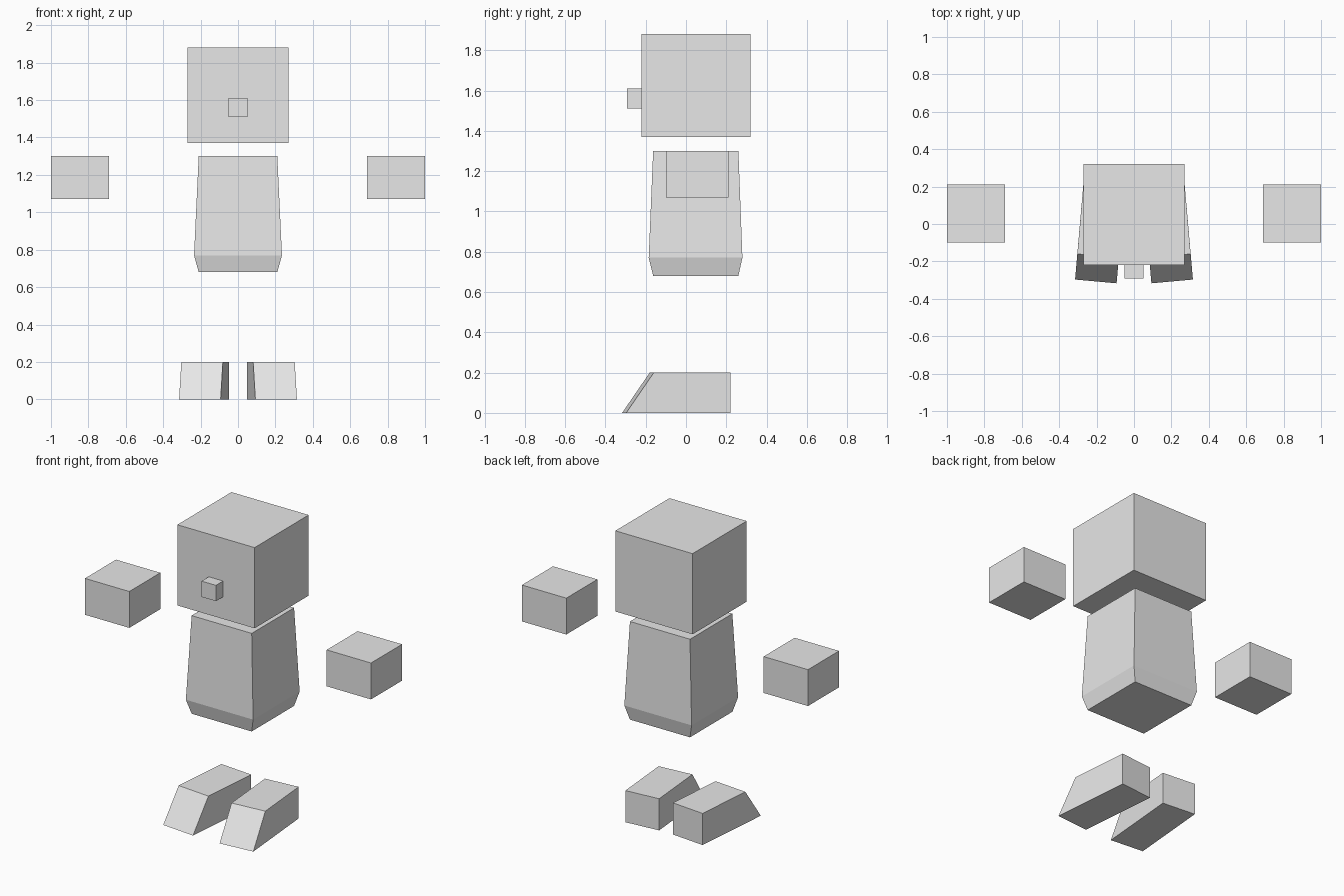
import bpy

if "Cube" in bpy.data.objects:
    bpy.data.objects.remove(bpy.data.objects["Cube"])

grey = bpy.data.materials.new("light_grey")
grey.diffuse_color = (0.8, 0.8, 0.8, 1.0)
grey.use_nodes = True
grey.node_tree.nodes["Principled BSDF"].inputs["Base Color"].default_value = grey.diffuse_color


def rect(x0, x1, y0, y1, z):
    """Four corners of a level rectangle, counter-clockwise from above."""
    return [(x0, y0, z), (x1, y0, z), (x1, y1, z), (x0, y1, z)]


def loft(name, rings, mirror=False):
    """Closed flat-faced solid through a stack of four-cornered rings."""
    verts = [p for ring in rings for p in ring]
    faces = [(3, 2, 1, 0)]
    for r in range(len(rings) - 1):
        a, b = 4 * r, 4 * r + 4
        faces += [(a + i, a + (i + 1) % 4, b + (i + 1) % 4, b + i) for i in range(4)]
    top = 4 * (len(rings) - 1)
    faces.append((top, top + 1, top + 2, top + 3))
    mesh = bpy.data.meshes.new(name)
    mesh.from_pydata(verts, [], faces)
    mesh.materials.append(grey)
    obj = bpy.data.objects.new(name, mesh)
    bpy.context.collection.objects.link(obj)
    if mirror:
        mod = obj.modifiers.new("mirror", 'MIRROR')
        mod.use_axis[0] = True
        mod.use_mirror_merge = False
    return obj


def box(name, x0, x1, y0, y1, z0, z1, mirror=False):
    return loft(name, [rect(x0, x1, y0, y1, z0), rect(x0, x1, y0, y1, z1)], mirror)


# Head and nose
box("head", -0.27, 0.27, -0.22, 0.32, 1.37, 1.88)
box("nose", -0.05, 0.05, -0.292, -0.22, 1.51, 1.61)

# Body flares downward, then tucks in at the base
loft("body", [rect(-0.21, 0.21, -0.163, 0.26, 0.68),
              rect(-0.235, 0.235, -0.185, 0.28, 0.77),
              rect(-0.21, 0.21, -0.163, 0.26, 1.30)])

# Floating hands
box("hands", 0.69, 1.0, -0.10, 0.21, 1.07, 1.30, mirror=True)

# Feet: splayed blocks with a sloping toe
back = [(0.27, 0.22), (0.048, 0.20)]
sole = [(0.093, -0.317), (0.315, -0.297)] + back
upper = [(0.081, -0.18), (0.303, -0.16)] + back
loft("feet", [[(x, y, 0.0) for x, y in sole],
              [(x, y, 0.2) for x, y in upper]], mirror=True)
